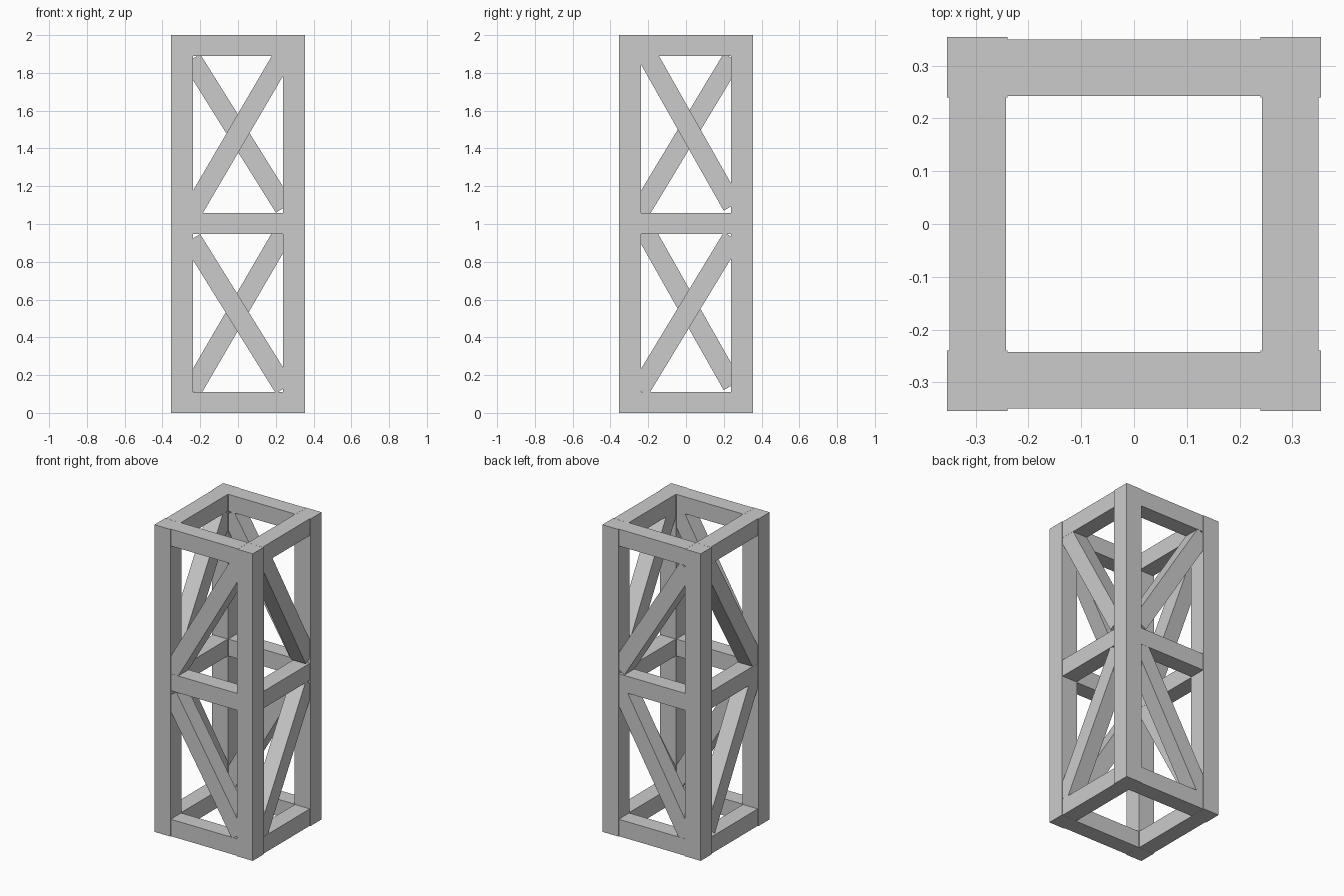
import bpy
from math import atan, sqrt
from mathutils import Matrix

if "Cube" in bpy.data.objects:
    bpy.data.objects.remove(bpy.data.objects["Cube"])

POST_C, POST_W = 0.297, 0.115   # corner post centre offset and width
BEAM_C, BEAM_W = 0.296, 0.107   # beam centre offset and width
WALL = 0.245                    # half span between posts


def box(name, size, matrix):
    bpy.ops.mesh.primitive_cube_add(size=1)
    ob = bpy.context.object
    ob.name = name
    ob.data.transform(matrix @ Matrix.Diagonal((*size, 1)))
    return ob


# Four full-height corner posts
for sx in (-1, 1):
    for sy in (-1, 1):
        box("corner_post", (POST_W, POST_W, 2),
            Matrix.Translation((sx * POST_C, sy * POST_C, 1)))

# Each side is built as the front face, then turned about z.
# Brace: (slope in the face seen from outside, height at the middle)
sides = {
    "front": (0, (-1.61, 0.525), (1.71, 1.48)),
    "right": (1, (1.65, 0.525), (-1.77, 1.53)),
    "back": (2, (-1.72, 0.54), (1.60, 1.48)),
    "left": (3, (1.77, 0.58), (-1.66, 1.47)),
}
for side, (turns, *braces) in sides.items():
    turn = Matrix.Rotation(turns * 1.5707963, 4, 'Z')
    # Bottom, middle and top horizontal beams
    for level, z in (("bottom", 0.0555), ("middle", 1.003), ("top", 1.9455)):
        box(f"{side}_{level}_beam", (2 * WALL, BEAM_W, BEAM_W + 0.003),
            turn @ Matrix.Translation((0, -BEAM_C, z)))
    # Diagonal braces, ends buried in the posts
    for level, (slope, z) in zip(("lower", "upper"), braces):
        length = 2 * WALL * sqrt(1 + slope * slope)
        box(f"{side}_{level}_brace", (length, BEAM_W - 0.002, BEAM_W - 0.002),
            turn @ Matrix.Translation((0, -BEAM_C, z))
            @ Matrix.Rotation(-atan(slope), 4, 'Y'))
